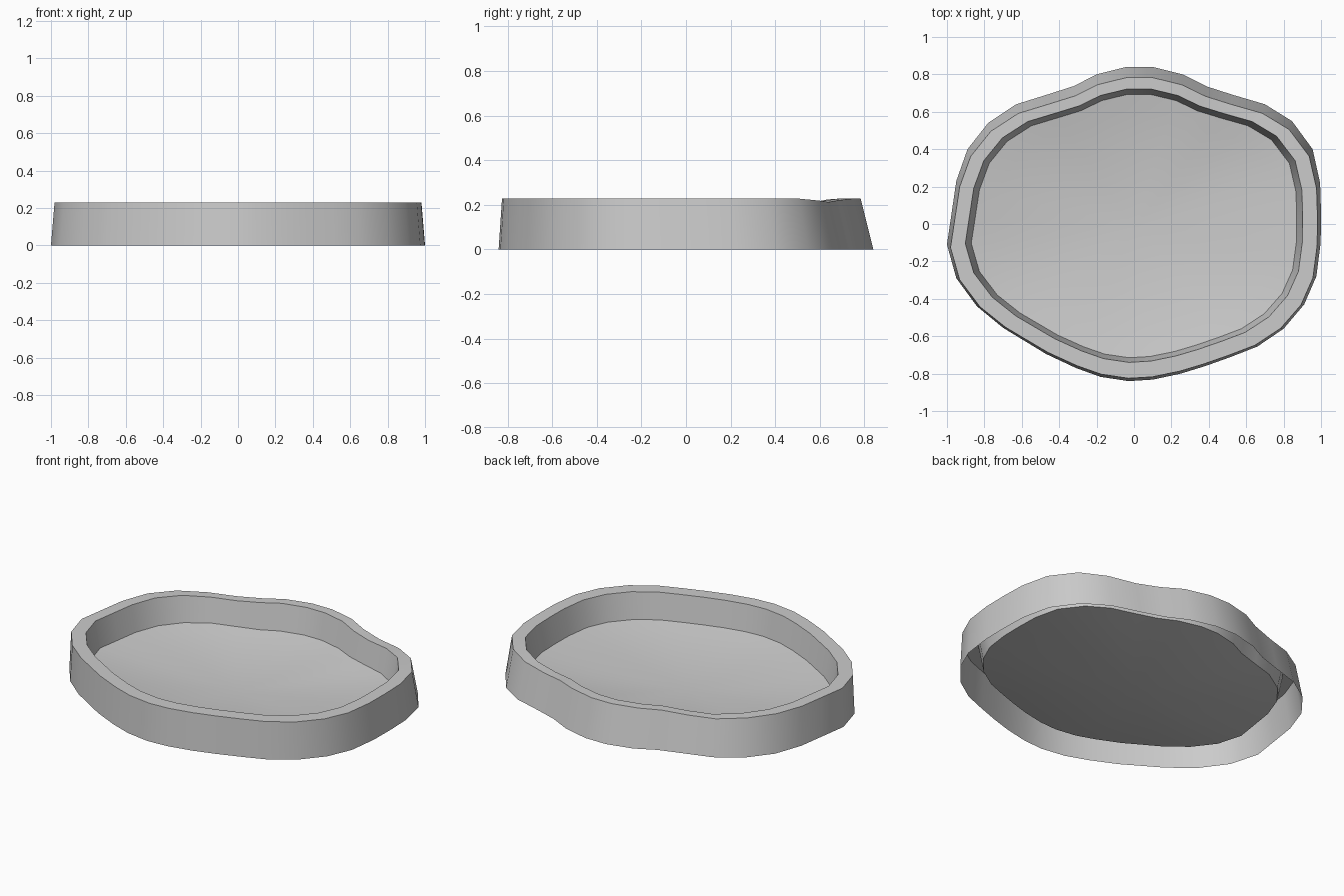
import bpy, bmesh

if "Cube" in bpy.data.objects:
    bpy.data.objects.remove(bpy.data.objects["Cube"])

# Footprint of the basin, clockwise from the back
outline = [(-.04, .84), (.10, .84), (.26, .80), (.39, .735), (.53, .69), (.70, .64),
           (.845, .55), (.955, .40), (.995, .22), (1.0, .06), (.998, -.10), (.975, -.28),
           (.91, -.43), (.80, -.56), (.66, -.655), (.52, -.71), (.38, -.76), (.25, -.80),
           (.10, -.832), (-.03, -.84), (-.18, -.817), (-.31, -.77), (-.47, -.695),
           (-.70, -.555), (-.84, -.44), (-.95, -.29), (-1.0, -.11), (-.975, .06),
           (-.95, .23), (-.89, .40), (-.78, .54), (-.63, .64), (-.47, .69), (-.32, .738),
           (-.20, .80)]

# Rings: x scale, y scale, y shift, height
rings = [(1.0, 1.0, 0.0, 0.0),        # outer foot
         (.981, .957, -.021, .228),   # outer rim
         (.902, .870, -.009, .228),   # inner rim
         (.870, .838, -.011, .069)]   # floor edge

# Shallow bowl-shaped floor
floor_edge, floor_mid = .069, .006
for k in range(7, 0, -1):
    t = k / 8
    rings.append((.870 * t, .838 * t, -.011, floor_mid + (floor_edge - floor_mid) * t * t))


def dip(x, y, z):
    # slight sag of the rim on both sides of the back bulge
    near = max(0, 1 - abs(abs(x) - .55) / .3) if y > .5 else 0
    return z - .017 * near if z > .2 else z


bm = bmesh.new()
loops = [[bm.verts.new((x * sx, y * sy + dy, dip(x, y, z))) for x, y in outline]
         for sx, sy, dy, z in rings]

# Walls, rim and floor
n = len(outline)
for a, b in zip(loops, loops[1:]):
    for i in range(n):
        j = (i + 1) % n
        bm.faces.new((a[j], a[i], b[i], b[j]))

# Floor centre
centre = bm.verts.new((0, -.011, floor_mid))
for i in range(n):
    bm.faces.new((loops[-1][(i + 1) % n], loops[-1][i], centre))

mesh = bpy.data.meshes.new("basin")
bm.to_mesh(mesh)
bm.free()
basin = bpy.data.objects.new("basin", mesh)
bpy.context.collection.objects.link(basin)
bpy.context.view_layer.objects.active = basin
basin.select_set(True)
bpy.ops.object.shade_smooth_by_angle(angle=0.7)
